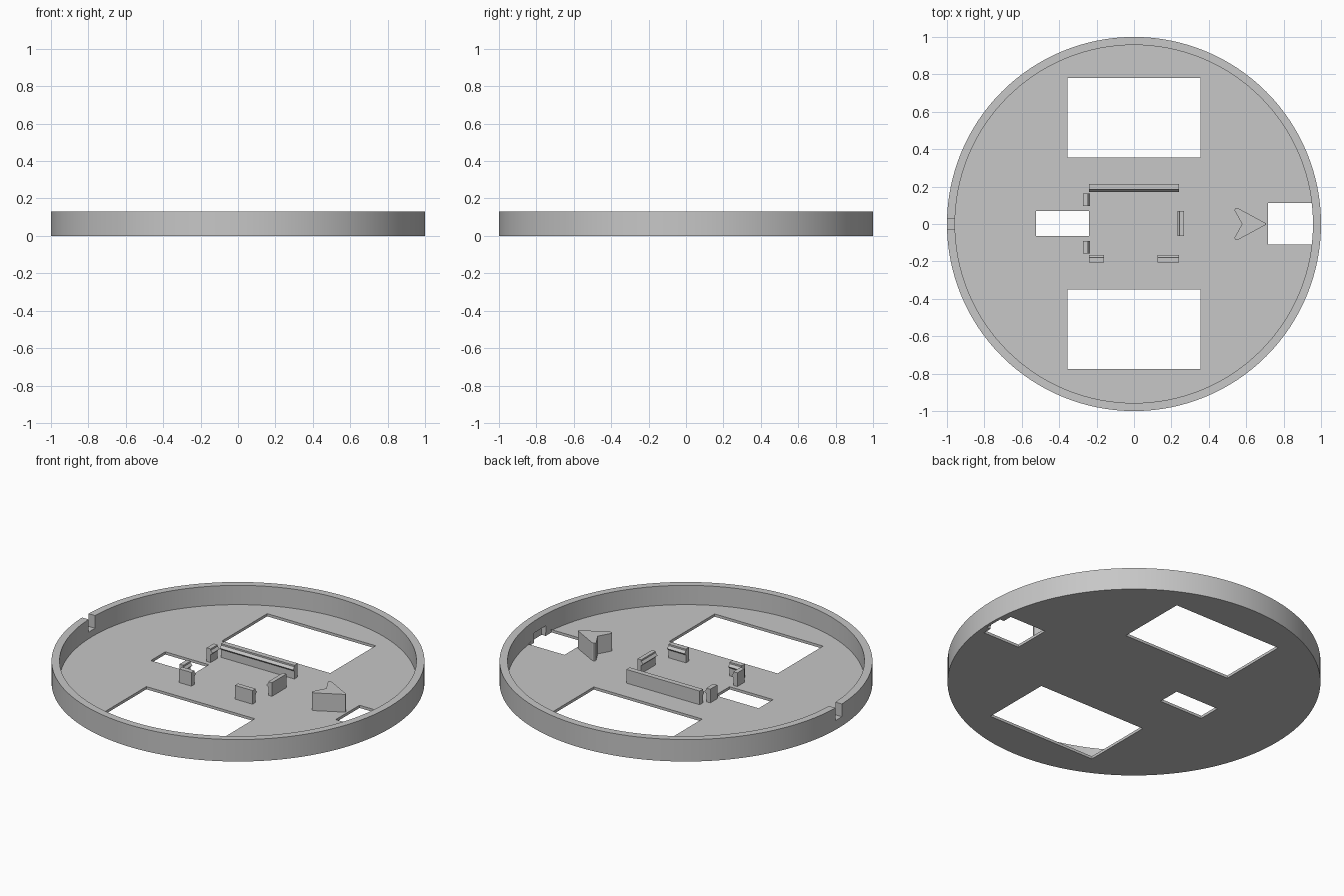
import bpy
import bmesh
import math

cube = bpy.data.objects.get("Cube")
if cube:
    bpy.data.objects.remove(cube, do_unlink=True)

HEIGHT, FLOOR, INNER = 0.13, 0.016, 0.957
CLIP_TOP = 0.097

grey = bpy.data.materials.new("light_grey")
grey.use_nodes = True
grey.diffuse_color = (0.57, 0.57, 0.57, 1)
grey.node_tree.nodes["Principled BSDF"].inputs["Base Color"].default_value = grey.diffuse_color


def to_object(name, bm):
    bmesh.ops.recalc_face_normals(bm, faces=bm.faces)
    mesh = bpy.data.meshes.new(name)
    bm.to_mesh(mesh)
    bm.free()
    mesh.materials.append(grey)
    obj = bpy.data.objects.new(name, mesh)
    bpy.context.collection.objects.link(obj)
    return obj


def prism(name, points, offset):
    """Extrude a closed outline of 3D points along an offset."""
    bm = bmesh.new()
    face = bm.faces.new([bm.verts.new(p) for p in points])
    extruded = bmesh.ops.extrude_face_region(bm, geom=[face])["geom"]
    verts = [v for v in extruded if isinstance(v, bmesh.types.BMVert)]
    bmesh.ops.translate(bm, verts=verts, vec=offset)
    return to_object(name, bm)


def box(name, x0, x1, y0, y1, z0, z1):
    outline = [(x0, y0, z0), (x1, y0, z0), (x1, y1, z0), (x0, y1, z0)]
    return prism(name, outline, (0, 0, z1 - z0))


def disc(name, radius, z0, z1):
    steps = [2 * math.pi * i / 128 for i in range(128)]
    outline = [(radius * math.cos(a), radius * math.sin(a), z0) for a in steps]
    return prism(name, outline, (0, 0, z1 - z0))


def cut(target, cutter):
    mod = target.modifiers.new("cut", "BOOLEAN")
    mod.operation = "DIFFERENCE"
    mod.solver = "EXACT"
    mod.object = cutter
    bpy.context.view_layer.objects.active = target
    bpy.ops.object.modifier_apply(modifier=mod.name)
    bpy.data.objects.remove(cutter, do_unlink=True)


# Round tray with a raised rim
tray = disc("round_tray", 1, 0, HEIGHT)
cut(tray, disc("tray_hollow", INNER, FLOOR, HEIGHT + 0.1))

# Openings through the floor
cut(tray, box("back_window", -0.355, 0.355, 0.355, 0.78, -0.1, 0.05))
cut(tray, box("front_window", -0.355, 0.355, -0.775, -0.35, -0.1, 0.05))
cut(tray, box("cable_slot", -0.525, -0.24, -0.065, 0.07, -0.1, 0.05))
cut(tray, box("side_window", 0.717, INNER, -0.11, 0.112, -0.1, 0.02))

# Blind pocket inside the rim and notch through its top
cut(tray, box("rim_pocket", 0.93, 0.983, -0.055, 0.055, -0.1, 0.06))
cut(tray, box("rim_notch", -1.1, -0.9, -0.03, 0.03, 0.055, 0.2))

bpy.ops.object.select_all(action="DESELECT")
tray.select_set(True)
bpy.context.view_layer.objects.active = tray
bpy.ops.object.shade_smooth_by_angle(angle=math.radians(30))


def clip(name, axis, start, end, inner, outer):
    """Upright snap clip running along an axis, its ridge pointing inward."""
    side = 1 if outer > inner else -1
    face = inner + side * 0.012
    profile = [(outer, FLOOR - 0.004), (outer, CLIP_TOP), (face, CLIP_TOP),
               (face, 0.088), (inner, 0.074), (face, 0.062), (face, FLOOR - 0.004)]
    if axis == "x":
        return prism(name, [(start, d, z) for d, z in profile], (end - start, 0, 0))
    return prism(name, [(d, start, z) for d, z in profile], (0, end - start, 0))


# Clips framing the circuit bay
clip("back_clip", "x", -0.24, 0.24, 0.172, 0.215)
clip("front_clip_a", "x", -0.24, -0.16, -0.166, -0.207)
clip("front_clip_b", "x", 0.125, 0.24, -0.166, -0.207)
clip("side_clip", "y", -0.065, 0.07, 0.232, 0.268)
clip("slot_clip_a", "y", 0.097, 0.163, -0.235, -0.273)
clip("slot_clip_b", "y", -0.157, -0.09, -0.235, -0.273)

# Direction arrow with blunted tail tips
half = [(0.705, 0.004), (0.555, 0.085), (0.543, 0.085), (0.536, 0.075)]
outline = half + [(0.578, 0)] + [(x, -y) for x, y in reversed(half)]
prism("direction_arrow", [(x, y, FLOOR - 0.004) for x, y in outline],
      (0, 0, 0.125 - FLOOR))
